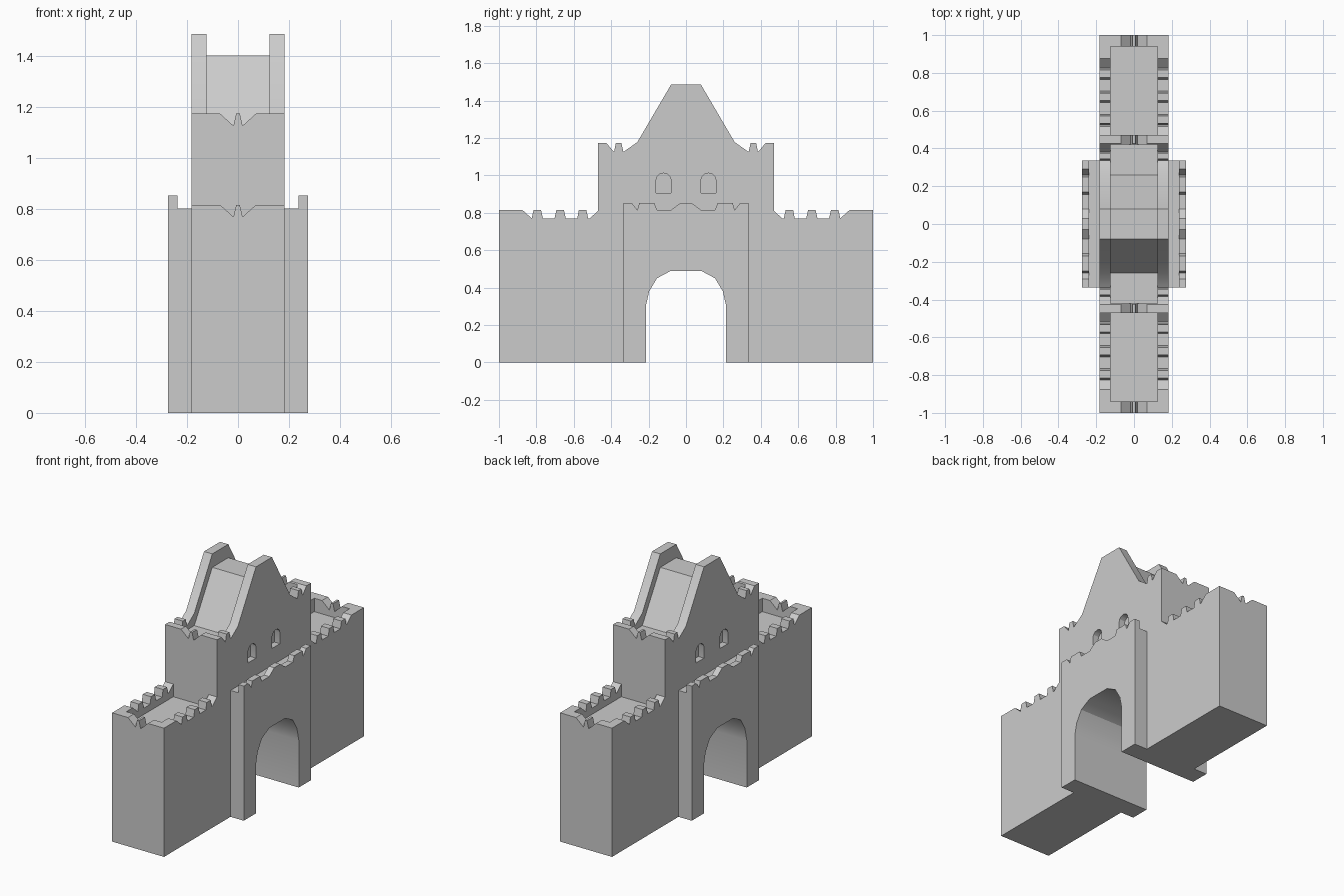
import bpy, bmesh, math

if "Cube" in bpy.data.objects:
    bpy.data.objects.remove(bpy.data.objects["Cube"])


def prism(name, pts, a, b, axis='X'):
    """Extrude a closed profile: (y, z) along X or (x, z) along Y, from a to b."""
    bm = bmesh.new()
    place = (lambda p, t: (t, p[0], p[1])) if axis == 'X' else (lambda p, t: (p[0], t, p[1]))
    lo = [bm.verts.new(place(p, a)) for p in pts]
    hi = [bm.verts.new(place(p, b)) for p in pts]
    bm.faces.new(lo)
    bm.faces.new(hi[::-1])
    n = len(pts)
    for i in range(n):
        j = (i + 1) % n
        bm.faces.new((lo[i], hi[i], hi[j], lo[j]))
    bmesh.ops.recalc_face_normals(bm, faces=bm.faces[:])
    me = bpy.data.meshes.new(name)
    bm.to_mesh(me)
    bm.free()
    ob = bpy.data.objects.new(name, me)
    bpy.context.collection.objects.link(ob)
    return ob


def combine(target, tool, op='DIFFERENCE'):
    m = target.modifiers.new(op, 'BOOLEAN')
    m.operation, m.solver, m.object = op, 'EXACT', tool
    bpy.context.view_layer.objects.active = target
    bpy.ops.object.modifier_apply(modifier=m.name)
    bpy.data.objects.remove(tool)


def mirrored(half):
    """Complete a left-half profile by mirroring it about the middle."""
    return half + [(-p, z) for p, z in reversed(half)]


def rect(p0, p1, z0, z1):
    return [(p0, z0), (p1, z0), (p1, z1), (p0, z1)]


W, IN = 0.182, 0.124          # half thickness of the wall, inner face of parapets
WALL, TOWER = 0.815, 1.172    # parapet tops

# Main silhouette: wall battlements, tower battlements, gable
half = [(-1, 0), (-1, WALL), (-0.875, WALL), (-0.825, 0.77)]
for y in (-0.795, -0.673, -0.553):
    half += [(y - 0.02, WALL), (y + 0.02, WALL), (y + 0.03, 0.77)]
    if y < -0.6:
        half.append((y + 0.092, 0.77))
half += [(-0.515, 0.77), (-0.47, 0.81), (-0.47, TOWER), (-0.425, TOWER), (-0.385, 1.125),
         (-0.375, TOWER), (-0.345, TOWER), (-0.335, 1.125), (-0.26, 1.178), (-0.08, 1.485)]
gate = prism("castle_gate", mirrored(half), -W, W)

# Recessed roof between the two gables
roof = mirrored([(-0.42, 1.6), (-0.42, 1.10), (-0.26, 1.10), (-0.08, 1.40)])
combine(gate, prism("roof_cutter", roof, -IN, IN))

# Wall walks and the notches in the end parapets
for s in (-1, 1):
    combine(gate, prism("walk_cutter", rect(s * 0.47, s * 0.94, 0.73, 0.95), -IN, IN))
    for y0, y1, z in ((0.93, 1.05, WALL), (0.41, 0.48, TOWER)):
        for t in (-1, 1):
            notch = [(t * 0.07, z), (t * 0.018, z - 0.047), (t * 0.007, z),
                     (t * 0.007, z + 0.05), (t * 0.07, z + 0.05)]
            combine(gate, prism("notch_cutter", notch, s * y0, s * y1, 'Y'))

# Projecting gatehouse fronts with their own parapets
front = mirrored([(-0.335, 0), (-0.335, 0.852), (-0.29, 0.852), (-0.26, 0.815), (-0.25, 0.852),
                  (-0.17, 0.852), (-0.155, 0.815), (-0.08, 0.815), (-0.03, 0.852)])
for s in (-1, 1):
    slab = prism("gatehouse_front", front, s * 0.15, s * 0.275)
    combine(slab, prism("ledge_cutter", rect(-0.4, 0.4, 0.80, 0.95), s * 0.1, s * 0.237))
    combine(gate, slab, 'UNION')

# Archway right through
arch = mirrored([(-0.215, -0.1), (-0.215, 0.30), (-0.197, 0.38), (-0.155, 0.45), (-0.08, 0.49)])
combine(gate, prism("arch_cutter", arch, -0.4, 0.4))

# Round-headed blind windows on both faces
for s in (-1, 1):
    for c in (-0.12, 0.12):
        win = [(c - 0.04, 0.907), (c + 0.04, 0.907)]
        win += [(c + 0.04 * math.cos(a), 0.975 + 0.037 * math.sin(a))
                for a in (math.pi * i / 6 for i in range(7))]
        combine(gate, prism("window_cutter", win, s * 0.142, s * 0.25))

bpy.ops.object.select_all(action='DESELECT')
gate.select_set(True)
bpy.context.view_layer.objects.active = gate
bpy.ops.object.shade_smooth_by_angle(angle=math.radians(30))
